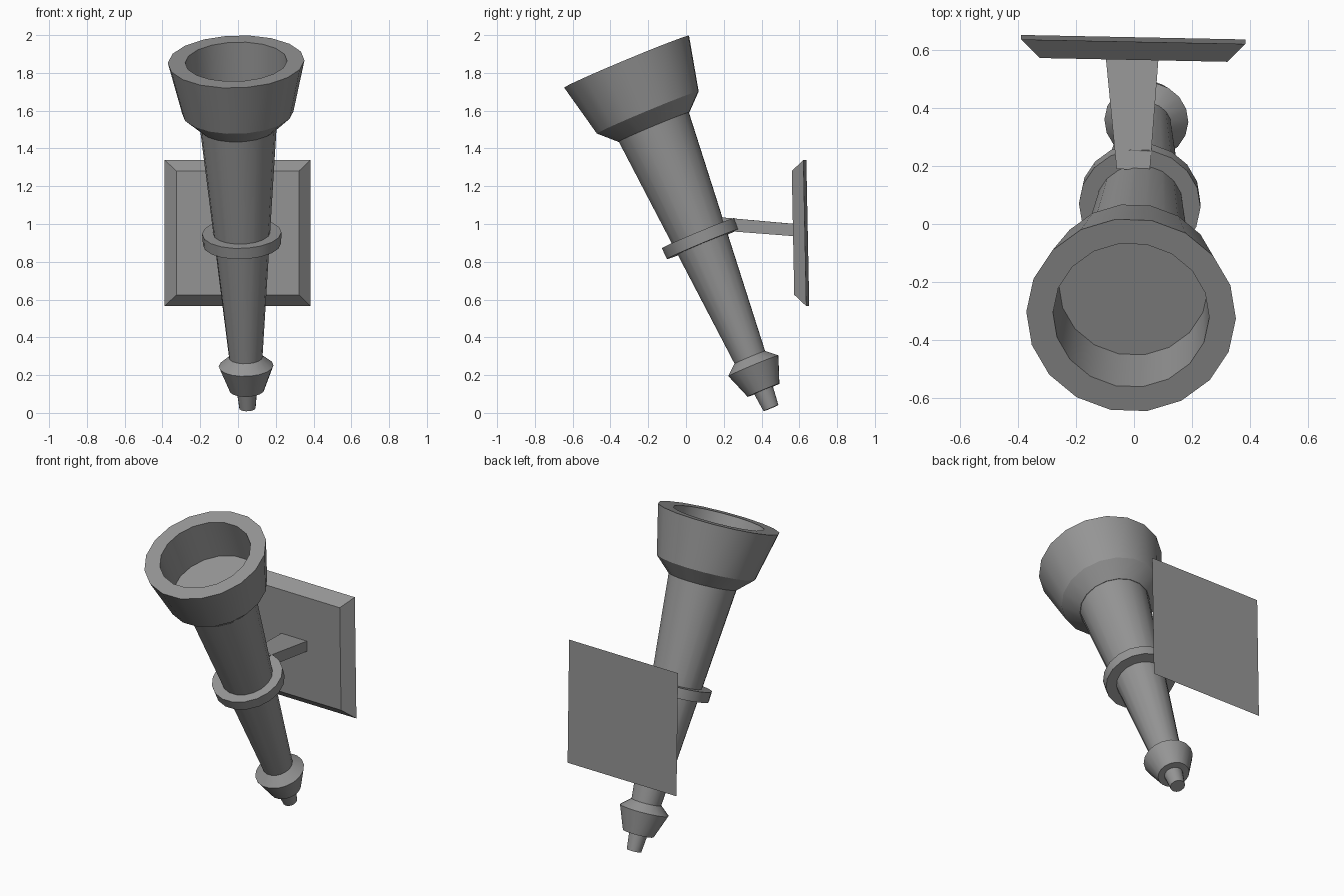
import bpy, bmesh, math
from mathutils import Matrix, Vector

cube = bpy.data.objects.get("Cube")
if cube:
    bpy.data.objects.remove(cube, do_unlink=True)

grey = bpy.data.materials.new("grey")
grey.use_nodes = True
COLOUR = (0.3, 0.3, 0.3, 1)
grey.diffuse_color = COLOUR
grey.node_tree.nodes["Principled BSDF"].inputs["Base Color"].default_value = COLOUR

# Leaning axis of the torch
SIDES = 18
BASE = Vector((0.05, 0.45, 0.025))
AXIS = (Vector((-0.01, -0.315, 1.86)) - BASE).normalized()
side = Vector((1, -0.026, 0))
side = (side - AXIS * side.dot(AXIS)).normalized()
LEAN = Matrix((side, AXIS.cross(side), AXIS)).transposed().to_4x4()
LEAN.translation = BASE


def finish(name, bm, smooth):
    bmesh.ops.recalc_face_normals(bm, faces=bm.faces)
    mesh = bpy.data.meshes.new(name)
    bm.to_mesh(mesh)
    bm.free()
    obj = bpy.data.objects.new(name, mesh)
    bpy.context.collection.objects.link(obj)
    mesh.materials.append(grey)
    if smooth:
        bpy.ops.object.select_all(action="DESELECT")
        obj.select_set(True)
        bpy.context.view_layer.objects.active = obj
        bpy.ops.object.shade_smooth_by_angle(angle=math.radians(25))
    return obj


def turned(name, profile):
    """Lathe (radius, distance) pairs around the leaning axis, capped at both ends."""
    bm = bmesh.new()
    rings = []
    for r, t in profile:
        angles = [2 * math.pi * i / SIDES for i in range(SIDES)]
        rings.append([bm.verts.new((r * math.cos(a), r * math.sin(a), t)) for a in angles])
    for low, high in zip(rings, rings[1:]):
        for i in range(SIDES):
            j = (i + 1) % SIDES
            bm.faces.new((low[i], low[j], high[j], high[i]))
    bm.faces.new(rings[0])
    bm.faces.new(rings[-1])
    bm.transform(LEAN)
    return finish(name, bm, True)


def frustum(name, first, second):
    """Join two four-cornered loops into a closed block."""
    bm = bmesh.new()
    a = [bm.verts.new(p) for p in first]
    b = [bm.verts.new(p) for p in second]
    for i in range(4):
        j = (i + 1) % 4
        bm.faces.new((a[i], a[j], b[j], b[i]))
    bm.faces.new(a)
    bm.faces.new(b)
    return finish(name, bm, False)


def loop(x0, x1, z0, z1, y):
    """Rectangle facing the front, following the slight turn of the wall plate."""
    corners = ((x0, z0), (x1, z0), (x1, z1), (x0, z1))
    return [(x, y - 0.02 * x - 0.02 * (z - 0.95), z) for x, z in corners]


# Torch body
turned("tip", [(0.043, 0), (0.055, 0.11)])
turned("knob", [(0.092, 0.103), (0.145, 0.243), (0.088, 0.292)])
turned("shaft", [(0.088, 0.285), (0.204, 1.62)])
turned("collar", [(0.207, 0.941), (0.21, 1.004)])
turned("cup", [(0.206, 1.613), (0.295, 1.697), (0.362, 1.988),
               (0.27, 1.988), (0.258, 1.73)])

# Wall bracket
frustum("arm", loop(-0.06, 0.055, 0.965, 1.035, 0.19),
        loop(-0.098, 0.085, 0.935, 1.0, 0.58))
frustum("wall_plate", loop(-0.325, 0.322, 0.625, 1.28, 0.573),
        loop(-0.39, 0.385, 0.565, 1.34, 0.637))
